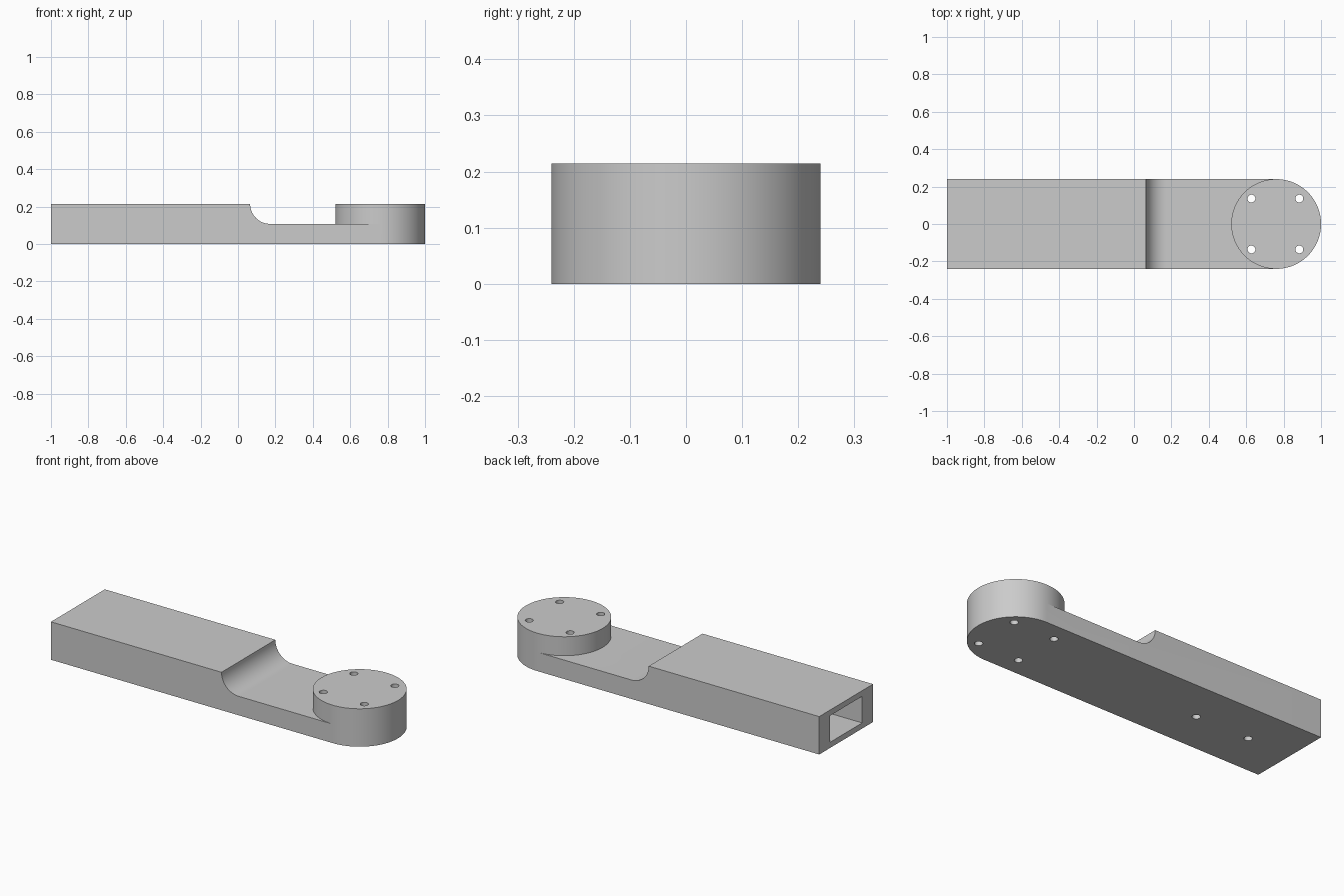
import bpy
import bmesh
import math
from mathutils import Vector

cube = bpy.data.objects.get("Cube")
if cube:
    bpy.data.objects.remove(cube, do_unlink=True)

HALF_WIDTH = 0.24
HEIGHT = 0.214
DECK = HEIGHT / 2
END_X = 1 - HALF_WIDTH      # centre of the round boss
STEP_X = 0.065              # where the tall section stops
HOLE_RADIUS = 0.021

grey = bpy.data.materials.new("plain grey")
grey.use_nodes = True
colour = (0.6, 0.6, 0.6, 1)
grey.diffuse_color = colour
grey.node_tree.nodes["Principled BSDF"].inputs["Base Color"].default_value = colour


def prism(name, points, direction):
    """Extrude a closed outline into a solid."""
    bm = bmesh.new()
    face = bm.faces.new([bm.verts.new(p) for p in points])
    side = bmesh.ops.extrude_face_region(bm, geom=[face])["geom"]
    moved = [v for v in side if isinstance(v, bmesh.types.BMVert)]
    bmesh.ops.translate(bm, verts=moved, vec=Vector(direction))
    bmesh.ops.recalc_face_normals(bm, faces=bm.faces)
    mesh = bpy.data.meshes.new(name)
    bm.to_mesh(mesh)
    bm.free()
    mesh.materials.append(grey)
    obj = bpy.data.objects.new(name, mesh)
    bpy.context.collection.objects.link(obj)
    return obj


def cylinder(name, x, y, z, radius, height, sides):
    angles = [2 * math.pi * i / sides for i in range(sides)]
    ring = [(x + radius * math.cos(a), y + radius * math.sin(a), z) for a in angles]
    return prism(name, ring, (0, 0, height))


def combine(target, tool, operation):
    """Apply a boolean and discard the tool."""
    mod = target.modifiers.new(tool.name, "BOOLEAN")
    mod.operation = operation
    mod.solver = "EXACT"
    mod.object = tool
    bpy.context.view_layer.objects.active = target
    bpy.ops.object.modifier_apply(modifier=mod.name)
    bpy.data.objects.remove(tool, do_unlink=True)


# Arm: side profile with a quarter-round step down to the thin deck
radius = HEIGHT - DECK
steps = 16
curve = []
for i in range(steps + 1):
    a = math.pi + math.pi / 2 * i / steps
    curve.append((STEP_X + radius + radius * math.cos(a), HEIGHT + radius * math.sin(a)))
profile = [(-1, 0), (-1, HEIGHT)] + curve + [(END_X, DECK), (END_X, 0)]
arm = prism("arm", [(x, -HALF_WIDTH, z) for x, z in profile], (0, 2 * HALF_WIDTH, 0))

# Round boss at the tip
boss = cylinder("boss", END_X, 0, 0, HALF_WIDTH, HEIGHT, 96)
combine(arm, boss, "UNION")

# Rectangular socket open at the square end
wall, half = 0.032, 0.143
socket = [(-1.1, -half, wall), (-1.1, half, wall),
          (-1.1, half, HEIGHT - wall), (-1.1, -half, HEIGHT - wall)]
combine(arm, prism("socket_cutter", socket, (1.1, 0, 0)), "DIFFERENCE")

# Four bolt holes right through the boss
for sx in (-1, 1):
    for sy in (-1, 1):
        hole = cylinder("bolt_hole_cutter", END_X - 0.004 + sx * 0.128, sy * 0.136,
                        -0.1, HOLE_RADIUS, HEIGHT + 0.2, 24)
        combine(arm, hole, "DIFFERENCE")

# Two fixing holes from below into the socket
for x in (-0.733, -0.4):
    hole = cylinder("fixing_hole_cutter", x, 0, -0.1, HOLE_RADIUS, 0.2, 24)
    combine(arm, hole, "DIFFERENCE")

# Merge flat faces, then smooth the curved walls
bm = bmesh.new()
bm.from_mesh(arm.data)
bmesh.ops.remove_doubles(bm, verts=bm.verts, dist=1e-5)
bmesh.ops.dissolve_limit(bm, angle_limit=math.radians(0.5), verts=bm.verts, edges=bm.edges)
bm.to_mesh(arm.data)
bm.free()

bpy.ops.object.select_all(action="DESELECT")
arm.select_set(True)
bpy.context.view_layer.objects.active = arm
bpy.ops.object.shade_smooth_by_angle(angle=math.radians(30))
